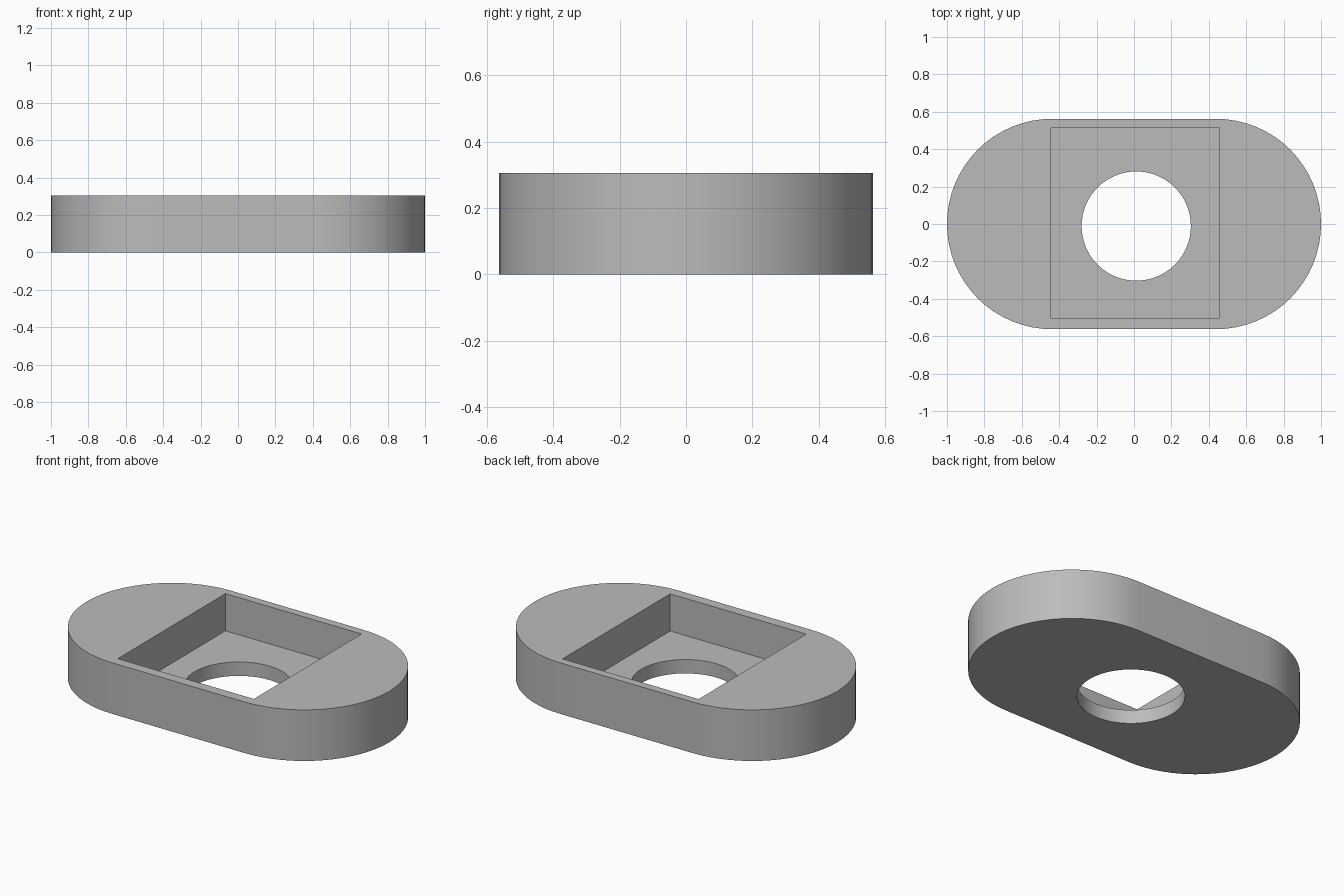
import bpy, bmesh
from math import pi, sin, cos, radians

if "Cube" in bpy.data.objects:
    bpy.data.objects.remove(bpy.data.objects["Cube"], do_unlink=True)

HEIGHT, FLOOR = 0.305, 0.083
END_RADIUS, END_X = 0.5625, 0.4375

grey = bpy.data.materials.new("plain grey")
grey.use_nodes = True
grey.diffuse_color = (0.5, 0.5, 0.5, 1)
grey.node_tree.nodes["Principled BSDF"].inputs["Base Color"].default_value = (0.5, 0.5, 0.5, 1)


def arc(cx, cy, radius, start, sweep, steps):
    return [(cx + radius * cos(start + sweep * i / steps),
             cy + radius * sin(start + sweep * i / steps)) for i in range(steps + 1)]


def prism(name, outline, bottom, top):
    """Extrude a flat outline between two heights."""
    bm = bmesh.new()
    face = bm.faces.new([bm.verts.new((x, y, bottom)) for x, y in outline])
    grown = bmesh.ops.extrude_face_region(bm, geom=[face])
    verts = [v for v in grown["geom"] if isinstance(v, bmesh.types.BMVert)]
    bmesh.ops.translate(bm, verts=verts, vec=(0, 0, top - bottom))
    bmesh.ops.recalc_face_normals(bm, faces=bm.faces)
    mesh = bpy.data.meshes.new(name)
    bm.to_mesh(mesh)
    bm.free()
    mesh.materials.append(grey)
    obj = bpy.data.objects.new(name, mesh)
    bpy.context.collection.objects.link(obj)
    return obj


# Rounded slab
outline = (arc(END_X, 0, END_RADIUS, -pi / 2, pi, 32)
           + arc(-END_X, 0, END_RADIUS, pi / 2, pi, 32))
body = prism("slotted_body", outline, 0, HEIGHT)

# Rectangular pocket in the top and round hole through the floor
pocket = prism("pocket_cutter", [(-0.443, -0.502), (0.456, -0.502),
                                 (0.456, 0.514), (-0.443, 0.514)], FLOOR, 0.5)
hole = prism("hole_cutter", arc(0.012, -0.011, 0.292, 0, 2 * pi, 64)[:-1], -0.2, 0.2)

bpy.context.view_layer.objects.active = body
for cutter in (pocket, hole):
    cutter.hide_render = True
    cut = body.modifiers.new(cutter.name, "BOOLEAN")
    cut.operation = "DIFFERENCE"
    cut.solver = "EXACT"
    cut.object = cutter
    bpy.ops.object.modifier_apply(modifier=cut.name)
    bpy.data.objects.remove(cutter, do_unlink=True)

# Smooth round walls, sharp rims
bpy.ops.object.select_all(action="DESELECT")
body.select_set(True)
bpy.ops.object.shade_smooth_by_angle(angle=radians(30))
